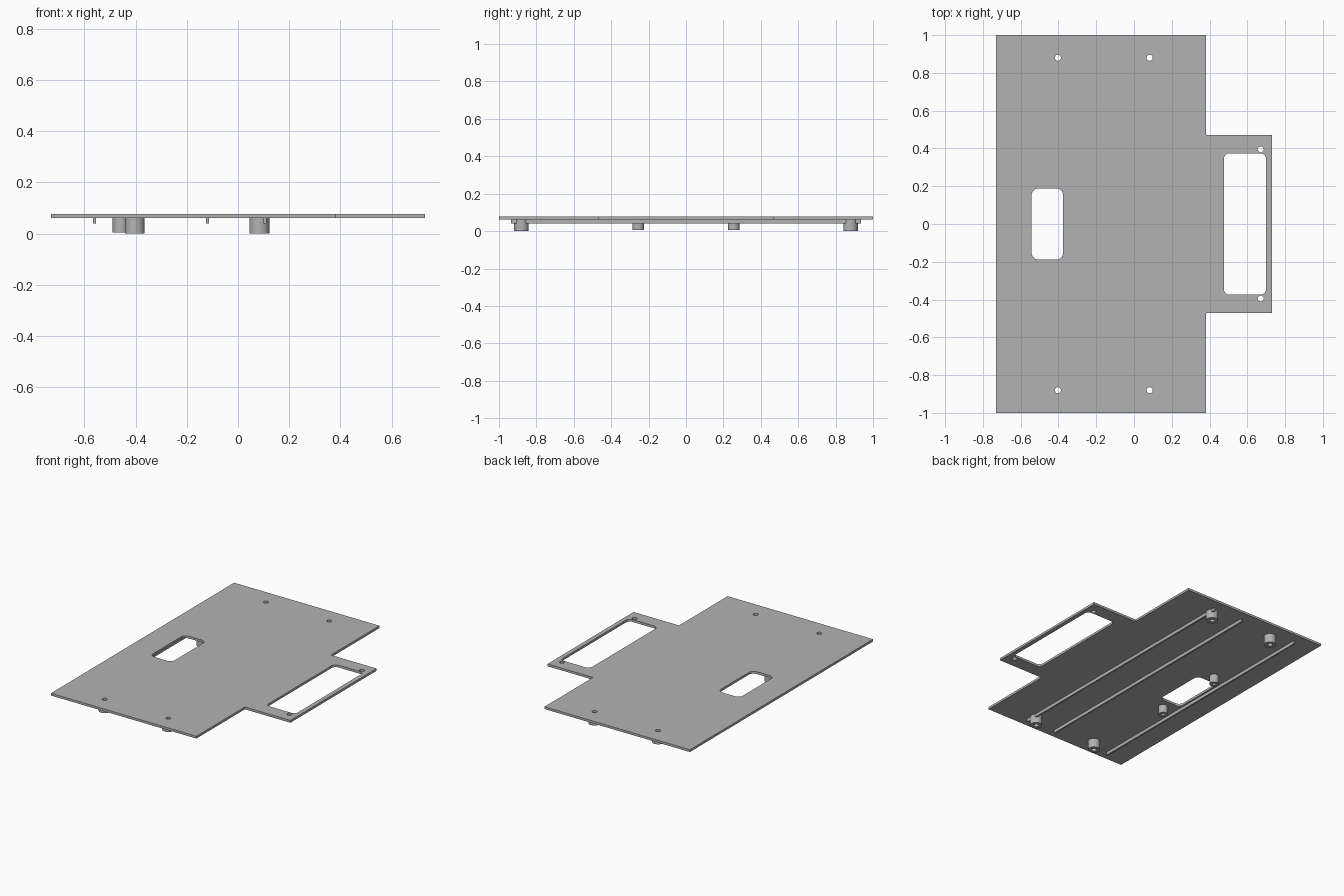
import bpy, bmesh
from math import cos, sin, pi, radians

cube = bpy.data.objects.get("Cube")
if cube:
    bpy.data.objects.remove(cube)

grey = bpy.data.materials.new("plain grey")
grey.use_nodes = True
colour = (0.45, 0.45, 0.45, 1)
grey.diffuse_color = colour
grey.node_tree.nodes["Principled BSDF"].inputs["Base Color"].default_value = colour

UNDERSIDE, TOP = 0.062, 0.078


def circle(x, y, r, n=32):
    return [(x + r * cos(2 * pi * i / n), y + r * sin(2 * pi * i / n)) for i in range(n)]


def rounded_rect(x0, x1, y0, y1, r, n=8):
    corners = [(x1 - r, y1 - r), (x0 + r, y1 - r), (x0 + r, y0 + r), (x1 - r, y0 + r)]
    return [(cx + r * cos(pi / 2 * (k + i / n)), cy + r * sin(pi / 2 * (k + i / n)))
            for k, (cx, cy) in enumerate(corners) for i in range(n + 1)]


def extrude_profile(name, loops, z0, z1):
    """Extrude a flat outline (first loop) with holes (other loops)."""
    curve = bpy.data.curves.new(name, "CURVE")
    curve.dimensions = "2D"
    curve.fill_mode = "BOTH"
    curve.extrude = (z1 - z0) / 2
    for loop in loops:
        spline = curve.splines.new("POLY")
        spline.points.add(len(loop) - 1)
        for point, (x, y) in zip(spline.points, loop):
            point.co = (x, y, 0, 1)
        spline.use_cyclic_u = True
    helper = bpy.data.objects.new(name + " outline", curve)
    bpy.context.collection.objects.link(helper)
    depsgraph = bpy.context.evaluated_depsgraph_get()
    mesh = bpy.data.meshes.new_from_object(helper.evaluated_get(depsgraph))
    bpy.data.objects.remove(helper)
    # weld caps to walls and lift to height
    bm = bmesh.new()
    bm.from_mesh(mesh)
    bmesh.ops.remove_doubles(bm, verts=bm.verts, dist=1e-5)
    bmesh.ops.translate(bm, verts=bm.verts, vec=(0, 0, (z0 + z1) / 2))
    bmesh.ops.recalc_face_normals(bm, faces=bm.faces)
    bm.to_mesh(mesh)
    bm.free()
    mesh.materials.clear()
    mesh.materials.append(grey)
    obj = bpy.data.objects.new(name, mesh)
    bpy.context.collection.objects.link(obj)
    bpy.ops.object.select_all(action="DESELECT")
    obj.select_set(True)
    bpy.context.view_layer.objects.active = obj
    bpy.ops.object.shade_smooth_by_angle(angle=radians(30))
    return obj


# Panel with side tab, two windows and screw holes
outline = [(-0.73, -1), (0.382, -1), (0.382, -0.47), (0.73, -0.47),
           (0.73, 0.47), (0.382, 0.47), (0.382, 1), (-0.73, 1)]
windows = [rounded_rect(-0.542, -0.375, -0.188, 0.188, 0.035),
           rounded_rect(0.476, 0.7, -0.374, 0.374, 0.03)]
post_x = (-0.403, 0.083)
holes = [circle(x, s * 0.88, 0.016) for x in post_x for s in (-1, 1)]
holes += [circle(0.671, s * 0.395, 0.016) for s in (-1, 1)]
extrude_profile("panel", [outline] + windows + holes, UNDERSIDE, TOP)

for side, s in (("front", -1), ("back", 1)):
    # Tall corner standoffs, bored through
    for x, label in zip(post_x, ("right", "left")):
        extrude_profile(f"{side}_{label}_standoff",
                        [circle(x, s * 0.88, 0.039), circle(x, s * 0.88, 0.016)], 0, UNDERSIDE)
    # Small blind standoffs beside the window
    extrude_profile(f"{side}_window_standoff",
                    [circle(-0.458, s * 0.255, 0.031), circle(-0.458, s * 0.255, 0.012)],
                    0.005, UNDERSIDE)

# Long stiffening ribs under the panel
for label, x in (("right", -0.56), ("middle", -0.119), ("left", 0.106)):
    rib = [(x - 0.006, -0.935), (x + 0.006, -0.935), (x + 0.006, 0.935), (x - 0.006, 0.935)]
    extrude_profile(f"{label}_rib", [rib], 0.04, UNDERSIDE)
